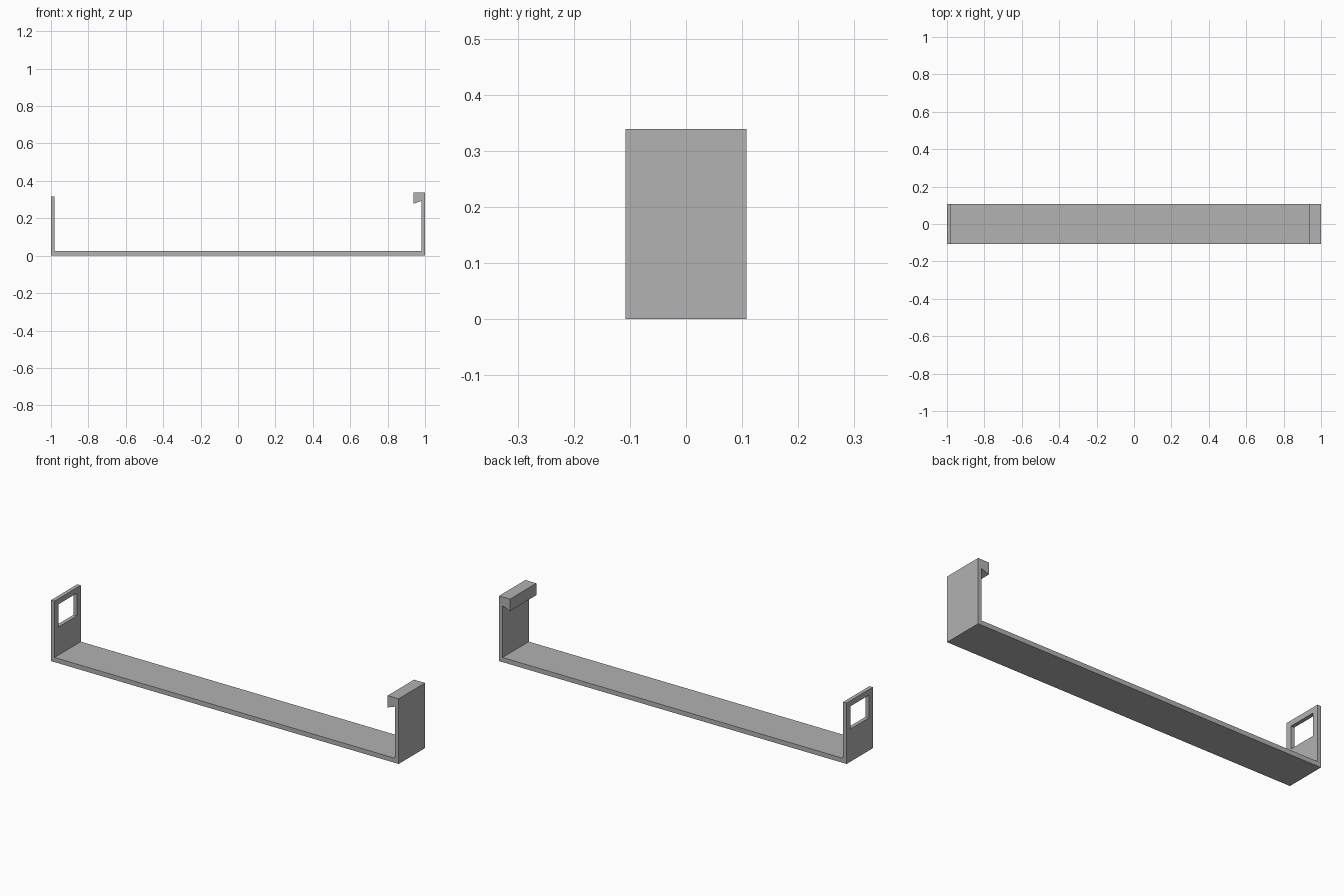
import bpy
import bmesh

if "Cube" in bpy.data.objects:
    bpy.data.objects.remove(bpy.data.objects["Cube"], do_unlink=True)

HALF_DEPTH = 0.108

grey = bpy.data.materials.new("plain grey")
grey.use_nodes = True
colour = (0.445, 0.445, 0.445, 1)
grey.diffuse_color = colour
grey.node_tree.nodes["Principled BSDF"].inputs["Base Color"].default_value = colour


def extrude_profile(name, points, axis, start, end):
    """Solid prism: 2D points on the plane across the axis (x or y), from start to end."""
    bm = bmesh.new()
    place = (lambda a, b: (start, a, b)) if axis == "x" else (lambda a, b: (a, start, b))
    face = bm.faces.new([bm.verts.new(place(a, b)) for a, b in points])
    moved = bmesh.ops.extrude_face_region(bm, geom=[face])["geom"]
    shift = (end - start, 0, 0) if axis == "x" else (0, end - start, 0)
    verts = [v for v in moved if isinstance(v, bmesh.types.BMVert)]
    bmesh.ops.translate(bm, verts=verts, vec=shift)
    bmesh.ops.recalc_face_normals(bm, faces=bm.faces)
    mesh = bpy.data.meshes.new(name)
    bm.to_mesh(mesh)
    bm.free()
    mesh.materials.append(grey)
    obj = bpy.data.objects.new(name, mesh)
    bpy.context.collection.objects.link(obj)
    return obj


# Bracket: long base, plain end wall, and taller end wall with an inward hook
bracket = extrude_profile("hooked_bracket", [
    (-1, 0), (1, 0), (1, 0.339), (0.937, 0.339), (0.937, 0.277), (0.98, 0.293),
    (0.98, 0.024), (-0.98, 0.024), (-0.98, 0.317), (-1, 0.317),
], "y", -HALF_DEPTH, HALF_DEPTH)

# Rectangular latch window through the plain end wall
cutter = extrude_profile("window_cutter", [
    (-0.077, 0.17), (0.077, 0.17), (0.077, 0.288), (-0.077, 0.288),
], "x", -1.1, -0.9)
cutter.hide_render = True

cut = bracket.modifiers.new("latch window", "BOOLEAN")
cut.operation = "DIFFERENCE"
cut.solver = "EXACT"
cut.object = cutter
bpy.context.view_layer.objects.active = bracket
bpy.ops.object.modifier_apply(modifier=cut.name)
bpy.data.objects.remove(cutter, do_unlink=True)
